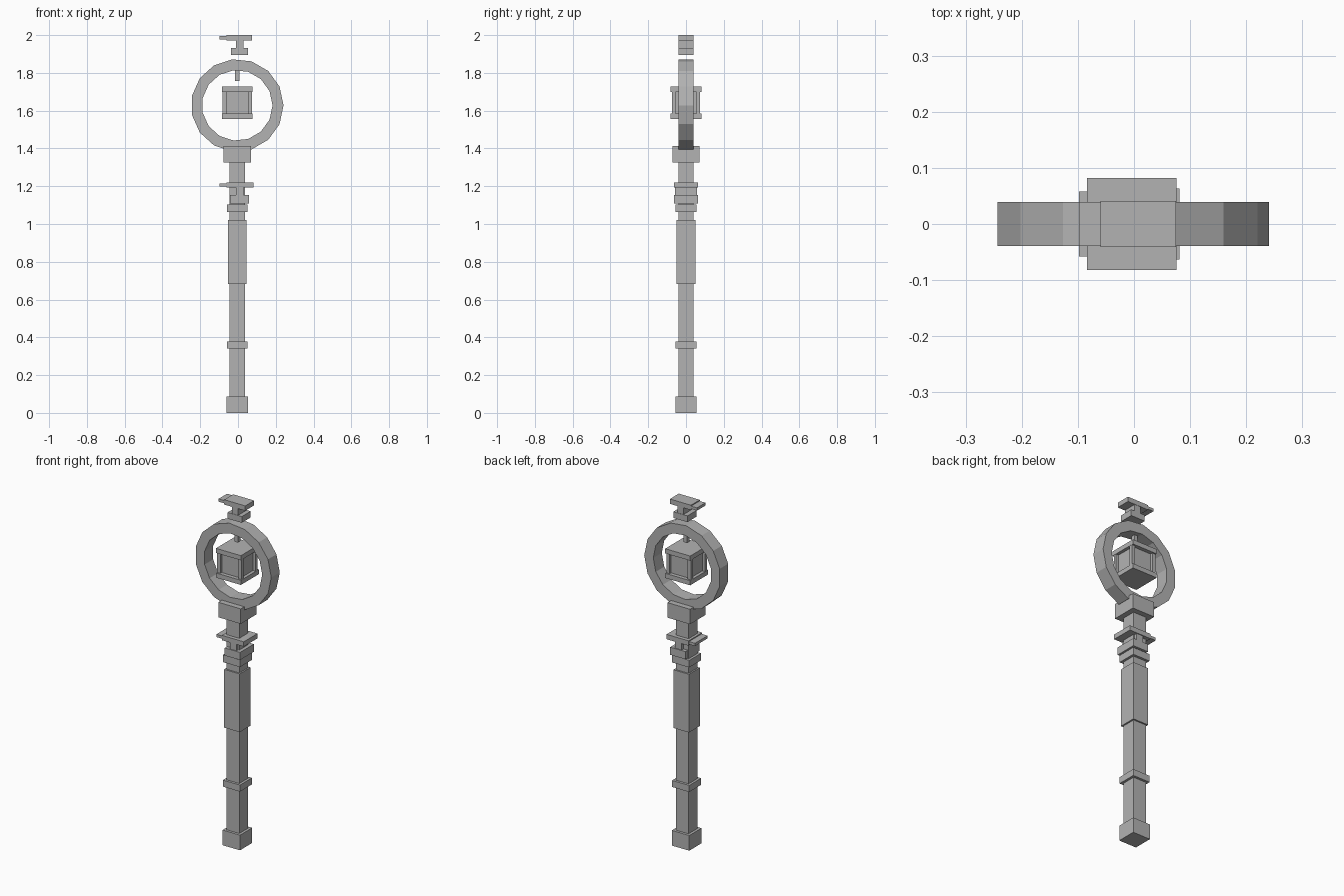
import bpy, bmesh, math

if "Cube" in bpy.data.objects:
    bpy.data.objects.remove(bpy.data.objects["Cube"])

CX = -0.004  # axis of the staff

grey = bpy.data.materials.new("plain grey")
grey.diffuse_color = (0.45, 0.45, 0.45, 1)
grey.use_nodes = True
grey.node_tree.nodes["Principled BSDF"].inputs["Base Color"].default_value = grey.diffuse_color


def finish(name, bm):
    bmesh.ops.recalc_face_normals(bm, faces=bm.faces)
    me = bpy.data.meshes.new(name)
    bm.to_mesh(me)
    bm.free()
    me.materials.append(grey)
    ob = bpy.data.objects.new(name, me)
    bpy.context.collection.objects.link(ob)
    return ob


def box(name, x0, x1, y0, y1, z0, z1):
    bm = bmesh.new()
    bmesh.ops.create_cube(bm, size=1)
    for v in bm.verts:
        v.co.x = x1 if v.co.x > 0 else x0
        v.co.y = y1 if v.co.y > 0 else y0
        v.co.z = z1 if v.co.z > 0 else z0
    return finish(name, bm)


def post(name, h, z0, z1, hy=None):
    hy = hy or h
    return box(name, CX - h, CX + h, -hy, hy, z0, z1)


# Square staff with its fittings
post("shaft", 0.041, 0.0, 1.34)
post("foot", 0.056, 0.0, 0.088)
post("lower_band", 0.055, 0.34, 0.378)
post("grip", 0.050, 0.682, 1.02)
post("upper_band", 0.055, 1.063, 1.104)
post("collar", 0.072, 1.325, 1.412)

# Fifteen-sided ring on top of the collar
bm = bmesh.new()
N, ZC = 15, 1.628
rings = []
for i in range(N):
    a = math.tau * i / N
    rings.append([bm.verts.new((CX + r * math.cos(a), y, ZC + r * math.sin(a)))
                  for r, y in ((0.245, -0.039), (0.245, 0.039),
                               (0.187, 0.039), (0.187, -0.039))])
for i in range(N):
    p, q = rings[i], rings[(i + 1) % N]
    for k in range(4):
        m = (k + 1) % 4
        bm.faces.new((p[k], p[m], q[m], q[k]))
finish("ring", bm)


# Anvil-shaped ornaments: a base, a neck, a top plate and a horn to the left
def anvil(name, s, top, hy, hy_inner):
    box(name + "_plate", -0.060, 0.075 * s, -hy, hy, top - 0.028, top)
    box(name + "_horn", -0.098, -0.058, -hy_inner, hy_inner, top - 0.022, top - 0.006)
    box(name + "_neck", -0.011 * s, 0.028 * s, -hy_inner, hy_inner, top - 0.07, top - 0.025)
    box(name + "_base", -0.038 * s, 0.053 * s, -hy, hy, top - 0.104 * s, top - 0.068)


anvil("top_anvil", 1.0, 2.0, 0.041, 0.039)
anvil("shaft_anvil", 1.08, 1.221, 0.063, 0.058)

# Hanging lantern: caps, corner posts and a recessed core
post("lantern_roof", 0.080, 1.70, 1.727, 0.082)
post("lantern_floor", 0.080, 1.557, 1.584, 0.082)
post("lantern_core", 0.062, 1.57, 1.71, 0.060)
for sx in (-1, 1):
    for sy in (-1, 1):
        x = sorted((CX + sx * 0.079, CX + sx * 0.058))
        y = sorted((sy * 0.073, sy * 0.055))
        box("lantern_post", *x, *y, 1.575, 1.71)

# Small hanger below the ring
post("hanger", 0.011, 1.757, 1.82)
